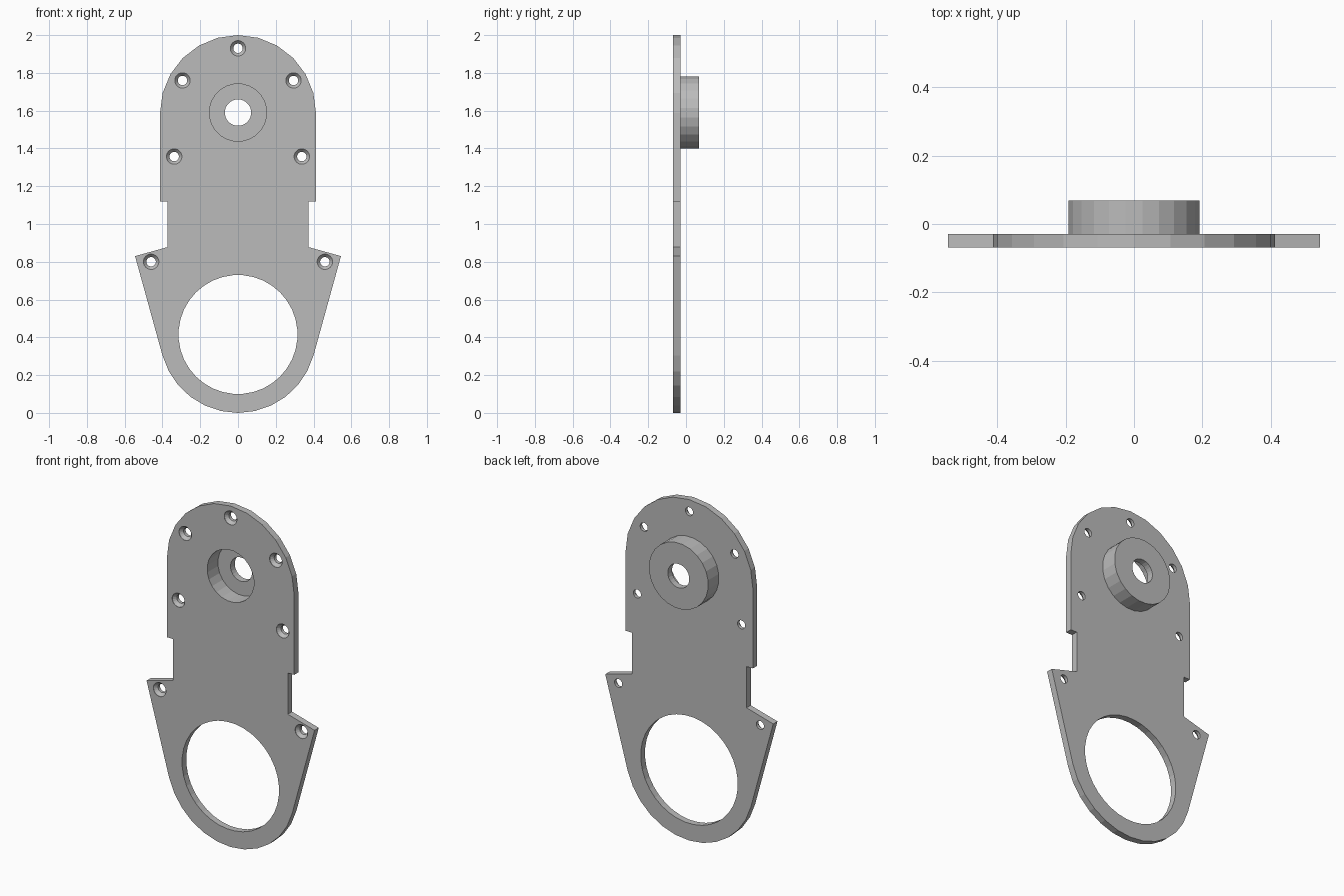
import bpy, bmesh
from math import sin, cos, pi, radians

cube = bpy.data.objects.get("Cube")
if cube:
    bpy.data.objects.remove(cube, do_unlink=True)

grey = bpy.data.materials.new("plain grey")
grey.use_nodes = True
grey.diffuse_color = (0.5, 0.5, 0.5, 1)
grey.node_tree.nodes["Principled BSDF"].inputs["Base Color"].default_value = (0.5, 0.5, 0.5, 1)

FRONT, BACK, REAR = -0.069, -0.03, 0.069   # plate front, plate back, boss end
HUB_Z, RING_Z = 1.587, 0.415


def add_object(name, bm):
    bmesh.ops.recalc_face_normals(bm, faces=bm.faces)
    mesh = bpy.data.meshes.new(name)
    bm.to_mesh(mesh)
    bm.free()
    mesh.materials.append(grey)
    obj = bpy.data.objects.new(name, mesh)
    bpy.context.collection.objects.link(obj)
    return obj


def turned(name, x, z, profile, segs, ring=False):
    """Revolve (radius, y) points about a y-parallel axis; cap the ends unless ring."""
    bm = bmesh.new()
    angles = [2 * pi * (i + 0.5) / segs for i in range(segs)]
    loops = [[bm.verts.new((x + r * cos(a), y, z + r * sin(a))) for a in angles]
             for r, y in profile]
    pairs = list(zip(loops, loops[1:]))
    if ring:
        pairs.append((loops[-1], loops[0]))
    else:
        bm.faces.new(loops[0])
        bm.faces.new(loops[-1])
    for a, b in pairs:
        for i in range(segs):
            j = (i + 1) % segs
            bm.faces.new((a[i], a[j], b[j], b[i]))
    return add_object(name, bm)


def arc(z, radius, start, end, steps):
    angles = [radians(start + (end - start) * i / steps) for i in range(steps + 1)]
    return [(radius * cos(a), z + radius * sin(a)) for a in angles]


# Plate outline: right half from top to bottom, then mirrored
half = arc(HUB_Z, 0.413, 90, 0, 6)
half += [(0.413, 1.12), (0.372, 1.12), (0.372, 0.878), (0.545, 0.83)]
half += arc(RING_Z, 0.415, -15.6, -90, 6)
outline = half + [(-x, z) for x, z in half[-2:0:-1]]

bm = bmesh.new()
face = bm.faces.new([bm.verts.new((x, FRONT, z)) for x, z in outline])
result = bmesh.ops.extrude_face_region(bm, geom=[face])
moved = [v for v in result["geom"] if isinstance(v, bmesh.types.BMVert)]
bmesh.ops.translate(bm, verts=moved, vec=(0, BACK - FRONT, 0))
plate = add_object("plate", bm)

# Cutters: large opening, hub recess and countersunk screw holes
lo, hi = FRONT - 0.02, BACK + 0.02
cutters = [
    turned("opening_cutter", 0, RING_Z, [(0.315, lo), (0.315, hi)], 36),
    turned("recess_cutter", 0, HUB_Z + 0.003, [(0.152, lo), (0.152, hi)], 24),
]
screws = [(0, 1.93)]
for x, z in [(0.294, 1.76), (0.338, 1.357), (0.46, 0.8)]:
    screws += [(x, z), (-x, z)]
sink = [(0.041, lo), (0.041, FRONT + 0.002), (0.025, FRONT + 0.02), (0.025, hi)]
for x, z in screws:
    cutters.append(turned("screw_cutter", x, z, sink, 20))

for cutter in cutters:
    cutter.hide_render = True
    mod = plate.modifiers.new("hole", "BOOLEAN")
    mod.operation = "DIFFERENCE"
    mod.solver = "EXACT"
    mod.object = cutter

# Bake the holes into the plate and drop the cutters
graph = bpy.context.evaluated_depsgraph_get()
baked = bpy.data.meshes.new_from_object(plate.evaluated_get(graph))
plate.modifiers.clear()
plate.data = baked
for cutter in cutters:
    bpy.data.objects.remove(cutter, do_unlink=True)

# Hollow boss on the back, with an end wall pierced by the shaft hole
cup = [(0.152, BACK), (0.193, BACK), (0.193, REAR), (0.07, REAR), (0.07, 0.03), (0.152, 0.03)]
turned("bearing_boss", 0, HUB_Z + 0.003, cup, 24, ring=True)
